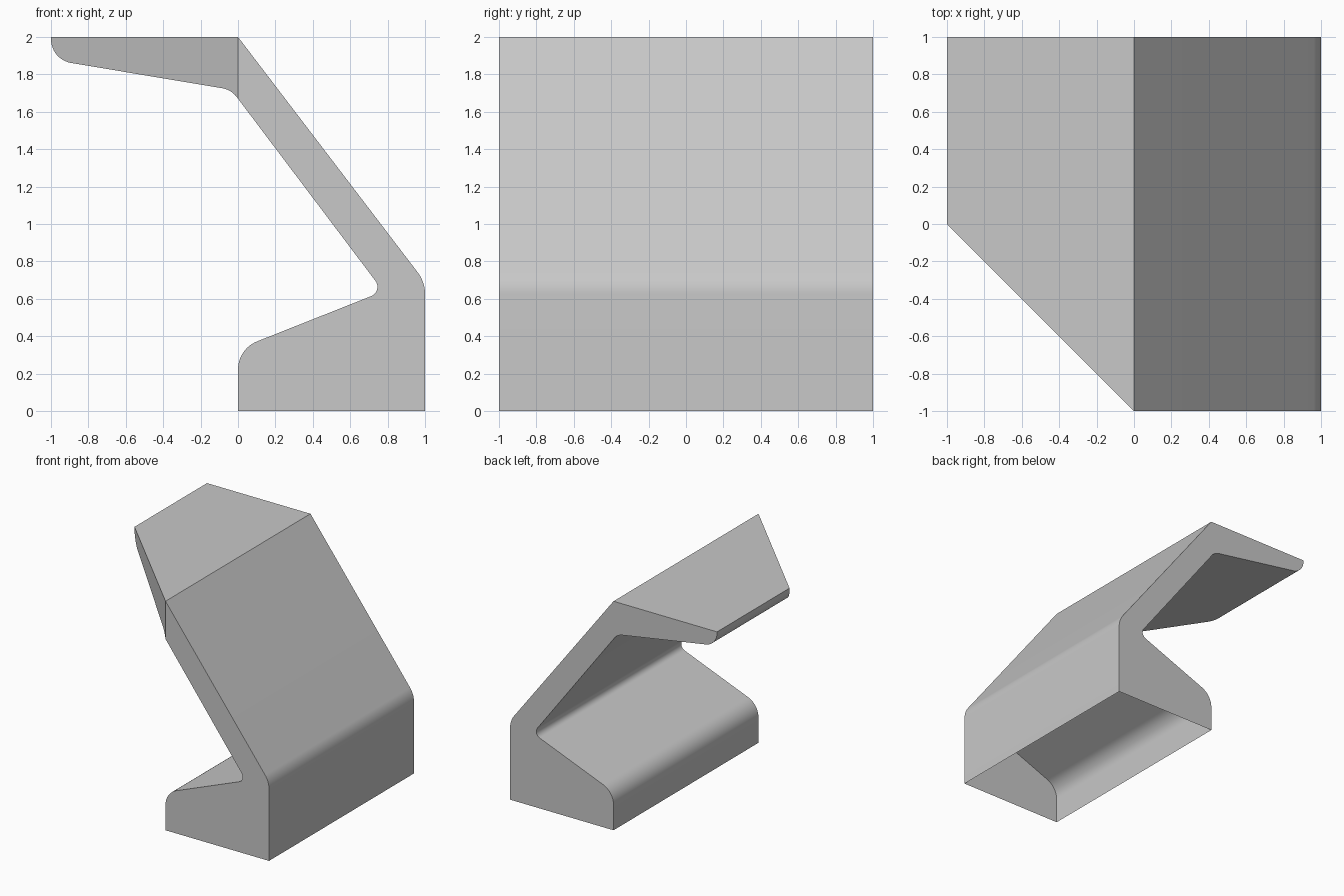
import bpy
import bmesh
from math import radians
from mathutils import Vector

if "Cube" in bpy.data.objects:
    bpy.data.objects.remove(bpy.data.objects["Cube"])

# Side profile corners: x, z, and the tangent length of the rounding
CORNERS = [
    (0, 0, 0), (1, 0, 0), (1, 0.69, 0.065), (0, 2, 0), (-1, 2, 0),
    (-1, 1.879, 0.11), (-0.036, 1.718, 0.05), (0, 1.67, 0),
    (0.777, 0.64, 0.07), (0, 0.332, 0.11),
]
STEPS = 12


def rounded_profile(corners):
    """Replace every corner that has a tangent length with a circular arc."""
    points = []
    count = len(corners)
    for i, (x, z, t) in enumerate(corners):
        corner = Vector((x, z))
        if not t:
            points.append(corner)
            continue
        to_prev = (Vector(corners[i - 1][:2]) - corner).normalized()
        to_next = (Vector(corners[(i + 1) % count][:2]) - corner).normalized()
        bisector = (to_prev + to_next).normalized()
        centre = corner + bisector * (t / bisector.dot(to_prev))
        start = corner + to_prev * t - centre
        end = corner + to_next * t - centre
        for s in range(STEPS + 1):
            direction = start.slerp(end, s / STEPS).normalized()
            points.append(centre + direction * start.length)
    return points


profile = rounded_profile(CORNERS)
ridge = profile.index(Vector((0, 2)))
throat = profile.index(Vector((0, 1.67)))

# Extrude along y; the front of the overhang follows a diagonal cut
bm = bmesh.new()
front = [bm.verts.new((p.x, -1 - min(p.x, 0), p.y)) for p in profile]
back = [bm.verts.new((p.x, 1, p.y)) for p in profile]

# Front caps (upright body and diagonal overhang) and back cap
bm.faces.new(front[:ridge + 1] + front[throat:])
bm.faces.new(front[ridge:throat + 1])
bm.faces.new(list(reversed(back)))

# Outer skin, left open underneath
for i in range(1, len(profile)):
    j = (i + 1) % len(profile)
    bm.faces.new((front[j], front[i], back[i], back[j]))

mesh = bpy.data.meshes.new("angled_stand")
bm.to_mesh(mesh)
bm.free()
stand = bpy.data.objects.new("angled_stand", mesh)
bpy.context.collection.objects.link(stand)

# Plain grey
grey = bpy.data.materials.new("light_grey")
grey.use_nodes = True
colour = (0.58, 0.58, 0.58, 1)
grey.diffuse_color = colour
grey.node_tree.nodes["Principled BSDF"].inputs["Base Color"].default_value = colour
mesh.materials.append(grey)

bpy.context.view_layer.objects.active = stand
stand.select_set(True)
bpy.ops.object.shade_smooth_by_angle(angle=radians(30))
